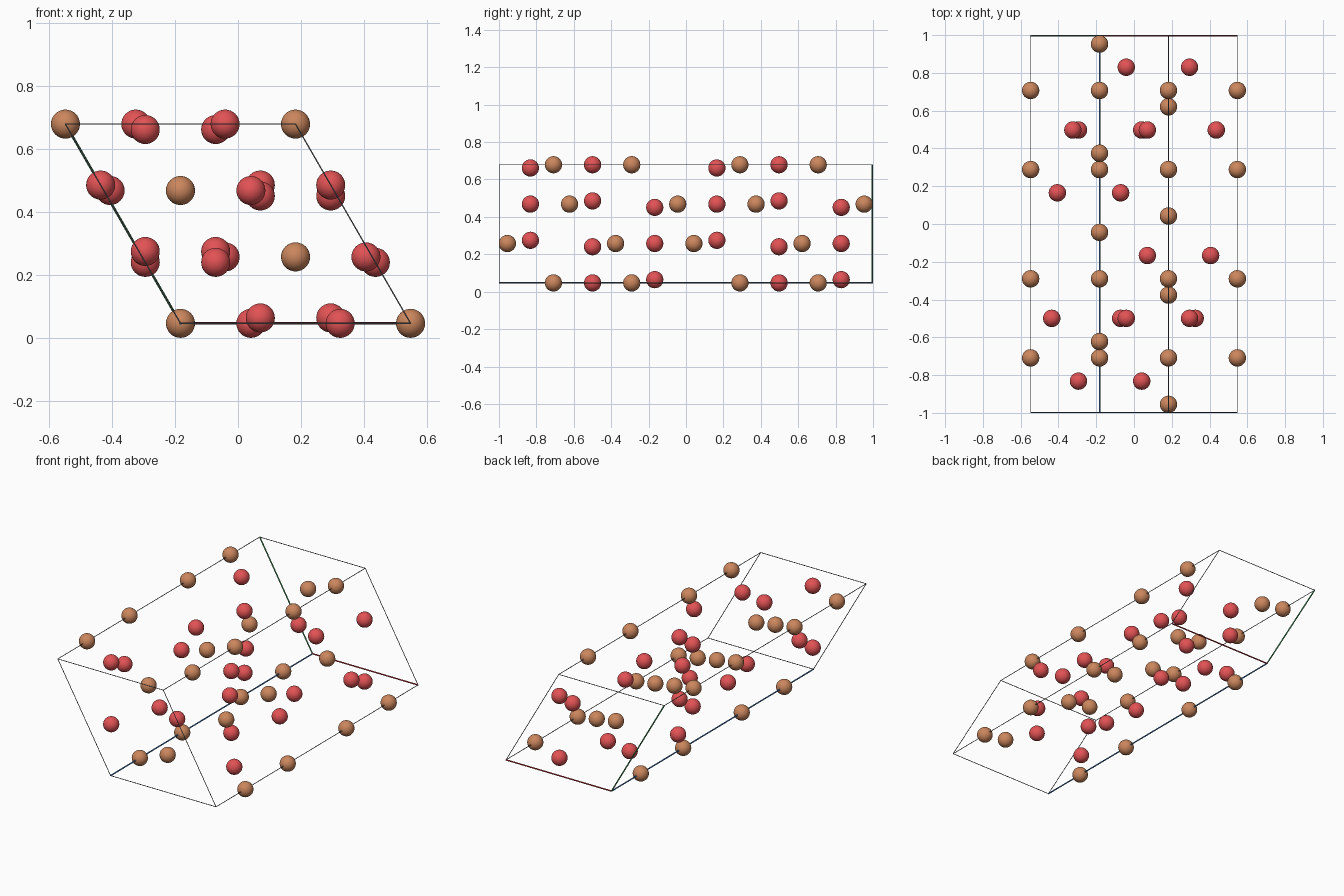
import bpy
import math
from mathutils import Vector

if "Cube" in bpy.data.objects:
    bpy.data.objects.remove(bpy.data.objects["Cube"])

# Cell dimensions
A, C = 0.7295, 1.994
R_ATOM, R_AXIS, R_FRAME = 0.046, 0.004, 0.002
ORIGIN = Vector((-A / 4, 0.996, R_ATOM + 0.001))
VA = Vector((A, 0, 0))
VB = Vector((-A / 2, 0, A * math.sqrt(3) / 2))
VC = Vector((0, -C, 0))


def cell(a, b, c):
    """Fractional cell coordinates to world position."""
    return ORIGIN + VA * a + VB * b + VC * c


def material(name, rgb):
    m = bpy.data.materials.new(name)
    m.diffuse_color = (*rgb, 1)
    m.use_nodes = True
    m.node_tree.nodes["Principled BSDF"].inputs["Base Color"].default_value = m.diffuse_color
    return m


RED = material("atom red", (0.76, 0.085, 0.09))
BROWN = material("atom brown", (0.60, 0.24, 0.11))
AXIS_RED = material("axis red", (0.60, 0.04, 0.05))
AXIS_GREEN = material("axis green", (0.08, 0.40, 0.14))
AXIS_BLUE = material("axis blue", (0.08, 0.25, 0.60))
GREY = material("frame grey", (0.16, 0.17, 0.19))


def rod(name, p, q, radius, mat):
    d = q - p
    bpy.ops.mesh.primitive_cylinder_add(vertices=12, radius=radius, depth=d.length,
                                        location=(p + q) / 2)
    o = bpy.context.object
    o.name = name
    o.rotation_euler = d.to_track_quat('Z', 'Y').to_euler()
    o.data.materials.append(mat)
    bpy.ops.object.shade_smooth_by_angle(angle=math.radians(40))


def ball_mesh(name, mat):
    bpy.ops.mesh.primitive_uv_sphere_add(segments=32, ring_count=16, radius=R_ATOM)
    o = bpy.context.object
    bpy.ops.object.shade_smooth()
    mesh = o.data
    mesh.name = name
    mesh.materials.append(mat)
    bpy.data.objects.remove(o)
    return mesh


def place_atoms(name, mesh, sites):
    """Repeat sites by the three centrings, and copy those on cell faces."""
    spots = set()
    for cx, cy, cz in ((0, 0, 0), (2 / 3, 1 / 3, 1 / 3), (1 / 3, 2 / 3, 2 / 3)):
        for x, y, z in sites:
            f = [round(v % 1, 4) % 1 for v in (x + cx, y + cy, z + cz)]
            for i in ((0, 1) if f[0] == 0 else (0,)):
                for j in ((0, 1) if f[1] == 0 else (0,)):
                    spots.add((f[0] + i, f[1] + j, f[2]))
    for s in sorted(spots):
        o = bpy.data.objects.new(name, mesh)
        o.location = cell(*s)
        bpy.context.collection.objects.link(o)


# Brown atoms: columns along the long axis
zf = 0.355
place_atoms("brown_atom", ball_mesh("brown_ball", BROWN),
            [(0, 0, z) for z in (zf, 0.5 - zf, 1 - zf, 0.5 + zf)])

# Red atoms: triangles in layers between the brown ones
u = 0.306
tri = ((u, 0), (0, u), (-u, -u))
place_atoms("red_atom", ball_mesh("red_ball", RED),
            [(x, y, 0.25) for x, y in tri] + [(-x, -y, 0.75) for x, y in tri])

# Cell outline: three thick coloured axes at the origin, nine thin edges
axis_info = (("red_axis", AXIS_RED), ("green_axis", AXIS_GREEN), ("blue_axis", AXIS_BLUE))
for k, (axis_name, axis_mat) in enumerate(axis_info):
    for i in (0, 1):
        for j in (0, 1):
            start = [i, j]
            start.insert(k, 0)
            end = [i, j]
            end.insert(k, 1)
            if i == j == 0:
                rod(axis_name, cell(*start), cell(*end), R_AXIS, axis_mat)
            else:
                rod("cell_edge", cell(*start), cell(*end), R_FRAME, GREY)
